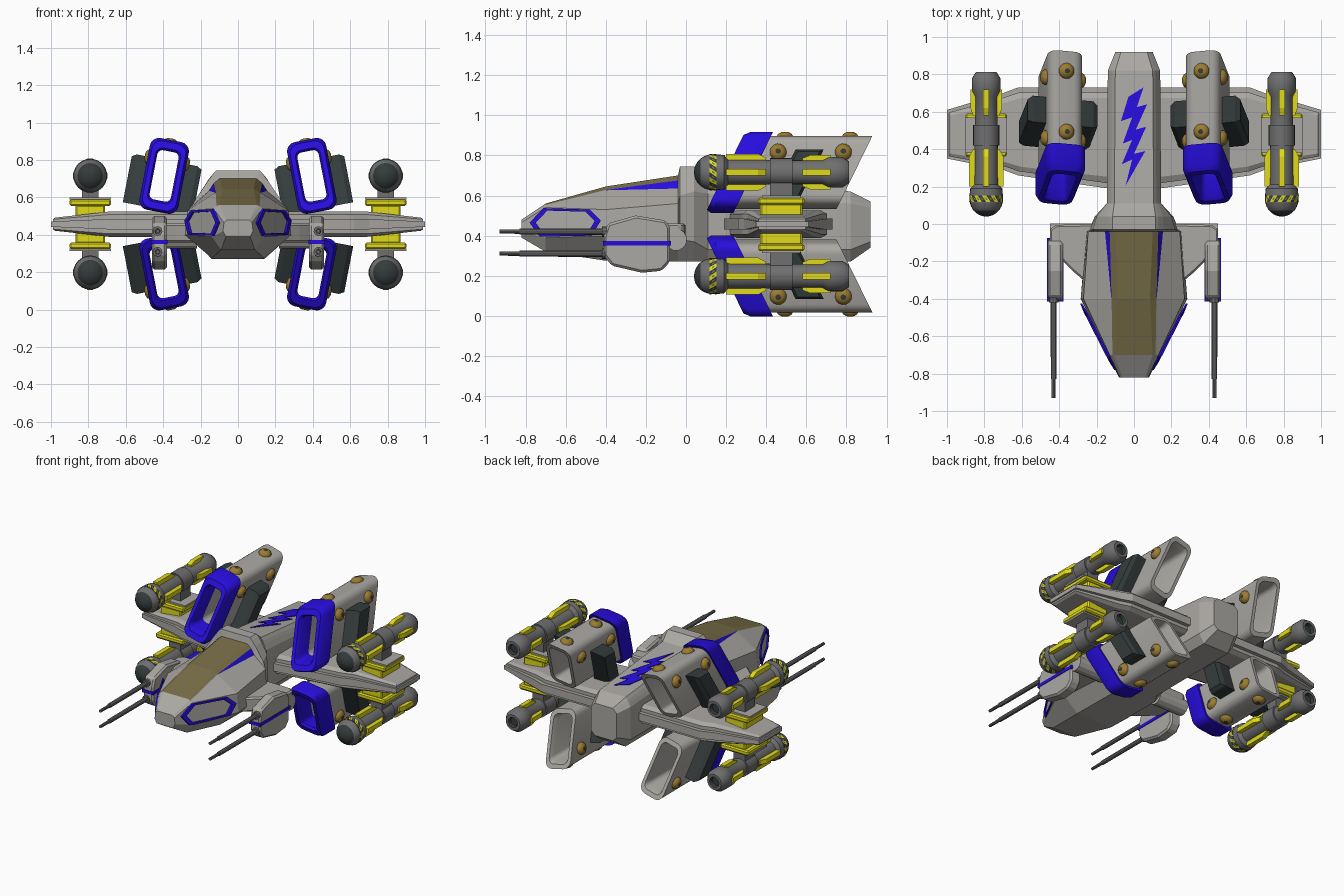
import bpy, bmesh, math
from mathutils import Vector

if "Cube" in bpy.data.objects:
    bpy.data.objects.remove(bpy.data.objects["Cube"])

ZC = 0.457  # height of the plane that wings, engines and pods mirror about


def mat(name, *rgb):
    m = bpy.data.materials.new(name)
    m.diffuse_color = (*rgb, 1)
    m.use_nodes = True
    m.node_tree.nodes["Principled BSDF"].inputs["Base Color"].default_value = m.diffuse_color
    return m


GREY = mat("light_grey", .41, .395, .37)
METAL = mat("metal_grey", .16, .16, .165)
DARK = mat("charcoal", .035, .045, .045)
BLUE = mat("blue", .02, .004, .72)
YELLOW = mat("yellow", .75, .70, .01)
GOLD = mat("gold", .33, .20, .03)
GLASS = mat("canopy_bronze", .19, .155, .065)


def make(name, parts, mats, pick=None, wrap=False, mx=True, mz=False, smooth=False, bevel=0):
    """Skin each part (a list of rings); pick(centre, ring, segment) chooses the material."""
    bm = bmesh.new()
    for rings in parts:
        V = [[bm.verts.new((x, y, z - ZC)) for x, y, z in r] for r in rings]
        n = len(V[0])
        for j in range(len(V) if wrap else len(V) - 1):
            a, b = V[j], V[(j + 1) % len(V)]
            for k in range(n):
                f = bm.faces.new((a[k], a[(k + 1) % n], b[(k + 1) % n], b[k]))
                if pick:
                    f.material_index = pick(f.calc_center_median(), j, k)
        if not wrap:
            for end, j in ((V[0][::-1], 0), (V[-1], len(V) - 1)):
                f = bm.faces.new(end)
                if pick:
                    f.material_index = pick(f.calc_center_median(), j, -1)
    bmesh.ops.recalc_face_normals(bm, faces=bm.faces)
    me = bpy.data.meshes.new(name)
    bm.to_mesh(me)
    bm.free()
    for m in mats:
        me.materials.append(m)
    ob = bpy.data.objects.new(name, me)
    ob.location.z = ZC
    bpy.context.collection.objects.link(ob)
    if smooth:
        bpy.ops.object.select_all(action='DESELECT')
        ob.select_set(True)
        bpy.context.view_layer.objects.active = ob
        bpy.ops.object.shade_smooth_by_angle(angle=math.radians(35))
    if bevel:
        b = ob.modifiers.new("bevel", 'BEVEL')
        b.width, b.segments = bevel, 1
    if mx or mz:
        m = ob.modifiers.new("mirror", 'MIRROR')
        m.use_axis = (mx, False, mz)
        m.use_mirror_merge = False
    return ob


def box(x0, x1, y0, y1, z0, z1):
    return [[(x0, y0, z), (x1, y0, z), (x1, y1, z), (x0, y1, z)] for z in (z0, z1)]


def lathe(profile, origin, axis=(0, 1, 0), n=24, twist=0):
    """Rings of (distance along axis, radius)."""
    a = Vector(axis).normalized()
    u = a.orthogonal().normalized()
    w = a.cross(u)
    rings = []
    for j, (d, r) in enumerate(profile):
        t = [2 * math.pi * (k + j * twist) / n for k in range(n)]
        rings.append([Vector(origin) + a * d + (u * math.cos(q) + w * math.sin(q)) * r for q in t])
    return rings


# Fuselage: half sections from the canopy edge down to the belly
sections = {
    -.82: [(.06, .48), (.062, .478), (.064, .474), (.075, .465), (.08, .42), (.065, .39)],
    -.70: [(.10, .56), (.115, .553), (.12, .55), (.13, .54), (.14, .39), (.09, .32)],
    -.40: [(.085, .645), (.12, .628), (.121, .626), (.27, .53), (.285, .40), (.14, .275)],
    -.04: [(.10, .70), (.13, .675), (.155, .635), (.245, .56), (.255, .40), (.14, .27)],
    -.03: [(.115, .745), (.13, .73), (.16, .69), (.22, .60), (.24, .38), (.14, .27)],
    .04: [(.115, .745), (.13, .73), (.155, .70), (.20, .62), (.21, .37), (.14, .27)],
    .11: [(.105, .69), (.12, .67), (.13, .65), (.145, .61), (.145, .33), (.10, .27)],
    .82: [(.10, .62), (.115, .60), (.127, .58), (.14, .56), (.14, .33), (.10, .27)],
    .92: [(.07, .57), (.08, .56), (.09, .55), (.10, .54), (.10, .37), (.07, .34)],
}
hull = [[(x, y, z) for x, z in s] + [(-x, y, z) for x, z in s[::-1]] for y, s in sections.items()]


def hull_colour(c, j, k):
    if j in (1, 2) and k in (0, 10, 11):
        return 1
    return 2 if j == 2 and k in (1, 9) else 0


make("fuselage", [hull], [GREY, GLASS, BLUE], hull_colour, mx=False)

# Lightning bolt plate on the spine
bolt = [(.05, .73), (-.03, .68), (-.07, .55), (-.01, .57), (-.06, .43), (-.01, .45), (-.065, .32),
        (-.01, .345), (-.045, .205), (.06, .39), (.0, .375), (.065, .52), (.01, .505), (.07, .64), (.015, .625)]
make("lightning_bolt", [[[(x, y, .69 - (y - .11) * .0986 + d) for x, y in bolt] for d in (-.002, .005)]],
     [BLUE], mx=False)

# Blue outline of the nose side windows
hexa = [(-.78, .465), (-.71, .537), (-.48, .53), (-.425, .475), (-.47, .40), (-.73, .395)]


def window(scale, d):
    pts = [(-.60 + (y + .60) * scale, .466 + (z - .466) * scale) for y, z in hexa]
    return [(.14 + (y + .70) * .514 + (.466 - z) * .07 + d, y, z) for y, z in pts]


make("nose_window_frame", [[window(1, -.004), window(1, .007), window(.83, .007), window(.83, -.004)]],
     [BLUE], wrap=True)

# Wings: full-chord core with stepped plates above and below
plan = [(0, .73), (.62, .73), (.70, .70), (1, .61), (1, .35), (.70, .29), (.62, .26), (0, .17)]


def wing(s, frac):
    return [(x * (.9 + .1 * s), .47 + (y - .47) * s,
             ZC + frac * (.068 if x <= .7 else .035)) for x, y in plan]


make("wing_core", [[wing(1, -.4), wing(1, .4)]], [GREY])
make("wing_plate", [[wing(.9, .3), wing(.9, .75), wing(.78, 1)]], [GREY], mz=True)

# Pylons holding the wing-tip pods
PX, PZ = .79, .716
make("pylon_base", [box(PX - .08, PX + .08, .37, .58, .48, .56),
                    box(PX - .11, PX + .11, .36, .59, .555, .59)], [YELLOW], mz=True, bevel=.008)
make("pylon_cap", [box(PX - .11, PX + .11, .38, .57, .588, .60)], [GREY], mz=True)
make("pylon_neck", [box(PX - .045, PX + .045, .42, .53, .595, .70)], [METAL], mz=True)

# Wing-tip pods
nose = [(.13 - .09 * math.cos(t), max(.002, .089 * math.sin(t)))
        for t in (math.radians(a) for a in (0, 12, 25, 38, 50, 65, 80))]
tail = [(.115, .089), (.155, .089), (.19, .086), (.21, .064), (.42, .062), (.42, .07), (.53, .07),
        (.53, .06), (.68, .06), (.71, .076), (.78, .076), (.812, .055), (.812, .036), (.79, .03)]
make("pod_body", [lathe(nose + tail, (PX, 0, PZ))], [METAL, DARK],
     lambda c, j, k: 1 if c.y < .072 or j >= len(nose) + 12 else 0, mz=True, smooth=True)
make("pod_hazard_band", [lathe([(.118, .091), (.152, .091)], (PX, 0, PZ), twist=1)], [YELLOW, DARK],
     lambda c, j, k: k % 2, mz=True)


def fin(angle, pts, half=.016):
    r = Vector((math.cos(angle), 0, math.sin(angle)))
    s = Vector((-r.z, 0, r.x))
    return [[Vector((PX, y, PZ)) + r * d + s * h for y, d in pts] for h in (-half, half)]


front_fin = [(.20, .04), (.20, .092), (.36, .092), (.40, .07), (.40, .04)]
rear_fin = [(.58, .04), (.58, .07), (.62, .085), (.72, .085), (.72, .04)]
make("pod_fins", [fin(a * math.pi / 2, p) for a in range(4) for p in (front_fin, rear_fin)],
     [YELLOW], mz=True)

# Engines: tilted, sheared hollow tubes
EX, EZ, TILT, SHEAR = .395, .715, math.radians(11), .49
U = Vector((math.cos(TILT), 0, math.sin(TILT)))
W = Vector((-math.sin(TILT), 0, math.cos(TILT)))


def engine_point(u, v, y):
    p = Vector((EX, y, EZ)) + U * u + W * v
    p.y += SHEAR * (p.z - EZ)
    return p


def tube_ring(hw, hh, y, r=.05, n=5):
    pts = []
    for q, (sx, sy) in enumerate(((1, 1), (-1, 1), (-1, -1), (1, -1))):
        for i in range(n + 1):
            t = math.pi / 2 * (q + i / n)
            pts.append(engine_point(sx * (hw - r) + r * math.cos(t), sy * (hh - r) + r * math.sin(t), y))
    return pts


make("engine_body", [[tube_ring(.093, .176, .30), tube_ring(.093, .176, .84),
                      tube_ring(.07, .148, .84, .035), tube_ring(.06, .136, .80, .03),
                      tube_ring(.06, .136, .30, .03)]], [GREY], wrap=True, mz=True, smooth=True)
make("engine_intake", [[tube_ring(.092, .182, .195), tube_ring(.106, .195, .225), tube_ring(.106, .195, .335),
                        tube_ring(.058, .134, .335, .028), tube_ring(.058, .134, .215, .028),
                        tube_ring(.068, .146, .195, .035)]],
     [BLUE], wrap=True, mz=True, smooth=True)

# Engine rivets on the outer edge and both sides
dome = [(-.012, .042), (.008, .042), (.02, .035), (.028, .022), (.03, .014)]
rivets = [lathe(dome, engine_point(u, v, y), d, 14) for y in (.41, .735)
          for u, v, d in ((0, .174, W), (.092, .085, U), (-.092, .085, -U))]
make("engine_rivets", rivets, [GOLD, DARK], lambda c, j, k: int(k < 0 and j > 0), mz=True, smooth=True)

# Charcoal blocks on the engine flanks
blocks = []
for s in (-1, 1):
    blocks.append([[engine_point(s * u, v, y) for v, y in
                    ((-.18, .49 + e), (-.18, .63 - e), (.085 - e, .63 - e), (.085 - e, .49 + e))]
                   for u, e in ((.085, 0), (.165, 0), (.19, .015))])
make("engine_side_block", blocks, [DARK], mz=True)

# Guns beside the cockpit
side = [(-.41, .40), (-.39, .46), (-.25, .50), (-.10, .475), (-.08, .44), (-.08, .27), (-.12, .225),
        (-.22, .215), (-.37, .25), (-.41, .30)]
make("gun_housing", [[[(x, y, z) for y, z in side] for x in (.38, .46)]], [GREY], bevel=.012)
make("gun_stripe", [box(.376, .464, -.414, -.076, .35, .372)], [BLUE])
arm = [(.2, .0), (.42, -.005), (.45, -.03), (.45, -.09), (.38, -.20), (.33, -.25), (.2, -.36)]
make("gun_arm", [[[(x, y, z) for x, y in arm] for z in (.36, .46)]], [GREY], bevel=.01)
make("gun_hinge", [lathe([(.22, .055), (.45, .055)], (0, -.05, .38), (1, 0, 0), 12)], [GREY])
barrel = [(-.93, .010), (-.83, .011), (-.83, .015), (-.42, .016), (-.42, .026), (-.36, .026)]
make("gun_barrels", [lathe(barrel, (.43, 0, z), n=10) for z in (.42, .31)], [METAL], smooth=True)
